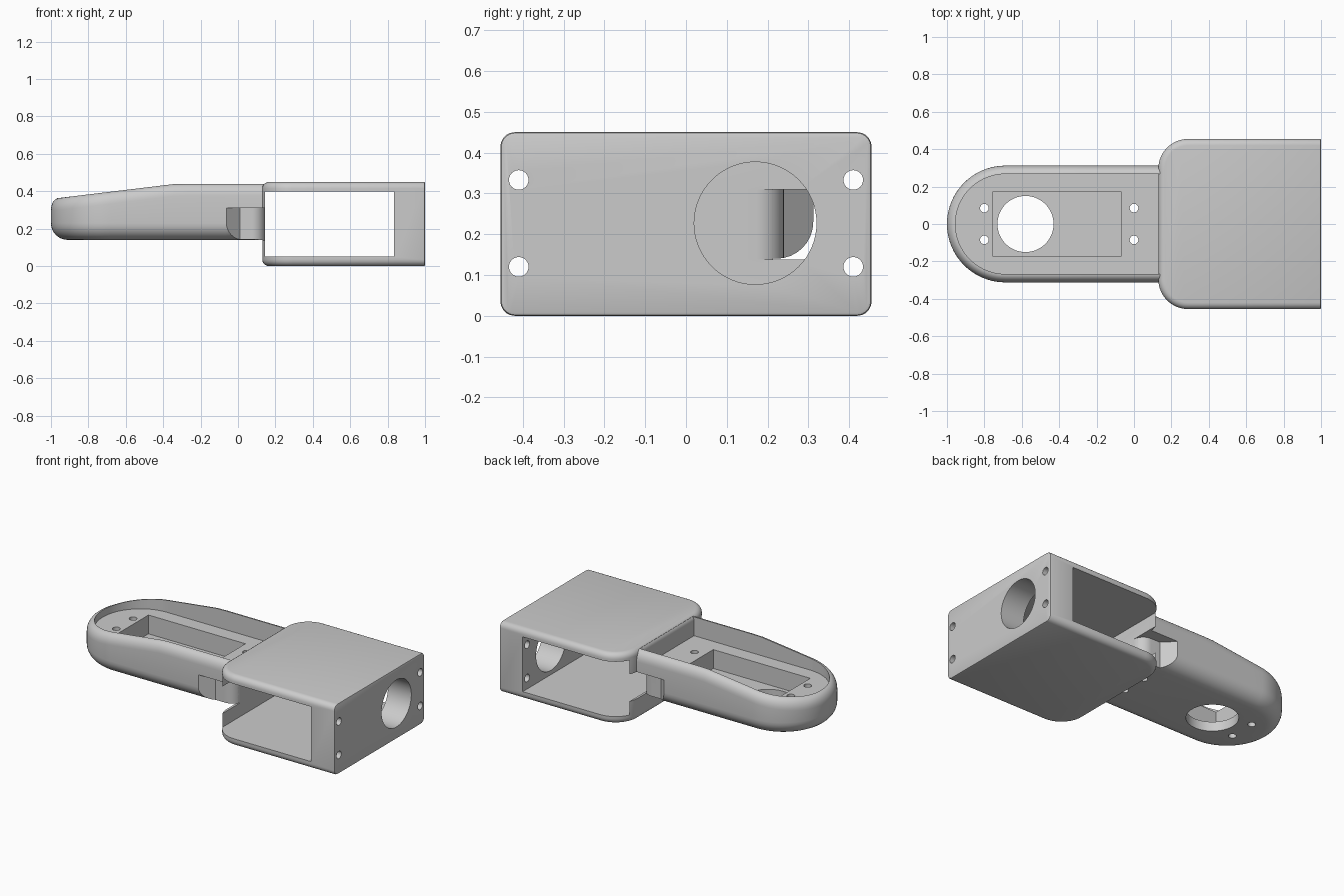
import bpy, bmesh
from math import cos, sin, pi, radians

cube = bpy.data.objects.get("Cube")
if cube:
    bpy.data.objects.remove(cube)

grey = bpy.data.materials.new("plain grey")
grey.use_nodes = True
tone = (0.6, 0.6, 0.6, 1)
grey.diffuse_color = tone
grey.node_tree.nodes["Principled BSDF"].inputs["Base Color"].default_value = tone


def arc(cx, cy, r, start, end, n):
    angles = [radians(start + (end - start) * i / n) for i in range(n + 1)]
    return [(cx + r * cos(a), cy + r * sin(a)) for a in angles]


def rect(x0, x1, y0, y1):
    return [(x0, y0), (x1, y0), (x1, y1), (x0, y1)]


def circle(cx, cy, r, n=48):
    return arc(cx, cy, r, 0, 360, n)[:-1]


def loft(bm, rings):
    """Skin closed rings of equal length and cap both ends."""
    loops = [[bm.verts.new(p) for p in ring] for ring in rings]
    for a, b in zip(loops, loops[1:]):
        for i in range(len(a)):
            j = (i + 1) % len(a)
            bm.faces.new((a[i], a[j], b[j], b[i]))
    bm.faces.new(loops[0][::-1])
    bm.faces.new(loops[-1])
    bmesh.ops.recalc_face_normals(bm, faces=bm.faces)


def prism(outline, axis, lo, hi):
    """Extrude a 2D outline along the named axis."""
    place = {"x": lambda u, v, w: (w, u, v),
             "y": lambda u, v, w: (u, w, v),
             "z": lambda u, v, w: (u, v, w)}[axis]
    bm = bmesh.new()
    loft(bm, [[place(u, v, w) for u, v in outline] for w in (lo, hi)])
    return bm


def make(name, bm):
    mesh = bpy.data.meshes.new(name)
    bm.to_mesh(mesh)
    bm.free()
    mesh.materials.append(grey)
    obj = bpy.data.objects.new(name, mesh)
    bpy.context.collection.objects.link(obj)
    return obj


def cut(target, bm):
    cutter = make("cutter", bm)
    cutter.hide_render = True
    mod = target.modifiers.new("cut", "BOOLEAN")
    mod.operation, mod.solver, mod.object = "DIFFERENCE", "EXACT", cutter
    bpy.context.view_layer.objects.active = target
    bpy.ops.object.modifier_apply(modifier=mod.name)
    bpy.data.objects.remove(cutter)


# Box housing: plan with two rounded corners, softened top and bottom edges
R = 0.16
plan = [(1, -0.455), (1, 0.455)]
plan += arc(0.29, 0.455 - R, R, 90, 180, 16) + arc(0.29, R - 0.455, R, 180, 270, 16)
bm = prism(plan, "z", 0, 0.45)


def at_end(edge):
    return all(v.co.x > 0.999 for v in edge.verts)


rims = [e for e in bm.edges
        if abs(e.verts[0].co.z - e.verts[1].co.z) < 1e-4 and not at_end(e)]
bmesh.ops.bevel(bm, geom=rims, offset=0.035, segments=5, profile=0.5, affect="EDGES")
bmesh.ops.bevel(bm, geom=[e for e in bm.edges if at_end(e)], offset=0.008,
                segments=2, profile=0.5, affect="EDGES")
box = make("box_housing", bm)

# Open bay, round port and screw holes in the thick end wall
cut(box, prism(rect(0.145, 0.835, 0.05, 0.40), "y", -0.6, 0.6))
cut(box, prism(circle(0.17, 0.227, 0.15, 64), "x", 0.7, 1.1))
for y in (-0.41, 0.41):
    for z in (0.12, 0.333):
        cut(box, prism(circle(y, z, 0.024, 24), "x", 0.7, 1.1))

# Arm: round-ended tray with a sloping rim
R_ARM, X_ARC, FLOOR, WALL = 0.312, -0.688, 0.32, 0.045
STEPS = 12


def top(x):
    if x < -0.33:
        return 0.44 - 0.075 * min(1, (-0.33 - x) / 0.62)
    return 0.44


def arm_ring(offset, height, end=0.14):
    r = R_ARM - offset
    xs = [X_ARC + (end - X_ARC) * i / STEPS for i in range(1, STEPS + 1)]
    pts = [(x, r) for x in reversed(xs)] + arc(X_ARC, 0, r, 90, 270, 40)
    pts += [(x, -r) for x in xs]
    return [(x, y, height(x)) for x, y in pts]


rings = []
for i in range(9):
    t = pi / 2 * i / 8
    rings.append(arm_ring(0.09 * (1 - sin(t)), lambda x, t=t: 0.14 + 0.09 * (1 - cos(t))))
for i in range(8):
    t = pi / 2 * i / 7
    rings.append(arm_ring(WALL * (1 - cos(t)), lambda x, t=t: top(x) - 0.065 * (1 - sin(t))))
rings.append(arm_ring(WALL, lambda x: FLOOR, 0.13))
bm = bmesh.new()
loft(bm, rings)
arm = make("arm_tray", bm)

# Rectangular pocket, round shaft opening and screw holes in the tray floor
cut(arm, prism(rect(-0.755, -0.07, -0.175, 0.175), "z", 0.20, 0.5))
cut(arm, prism(circle(-0.58, 0, 0.15, 64), "z", 0.05, 0.5))
for x in (-0.80, 0):
    for y in (-0.085, 0.085):
        cut(arm, prism(circle(x, y, 0.023, 24), "z", 0.05, 0.5))

# Cable notches on both sides, running through the arm root and the box wall
notch = [(0.2, 0.17)] + arc(0.075, 0.17, 0.07, 0, 90, 10)
notch += [(0.01, 0.24), (-0.15, 0.40), (0.2, 0.40)]
for side in (-1, 1):
    for part in (arm, box):
        cut(part, prism([(x, y * side) for x, y in notch], "z", 0.138, 0.31))

# Smooth the rounded surfaces, keep the machined edges crisp
for part in (arm, box):
    bpy.ops.object.select_all(action="DESELECT")
    part.select_set(True)
    bpy.context.view_layer.objects.active = part
    bpy.ops.object.shade_smooth_by_angle(angle=radians(30))
